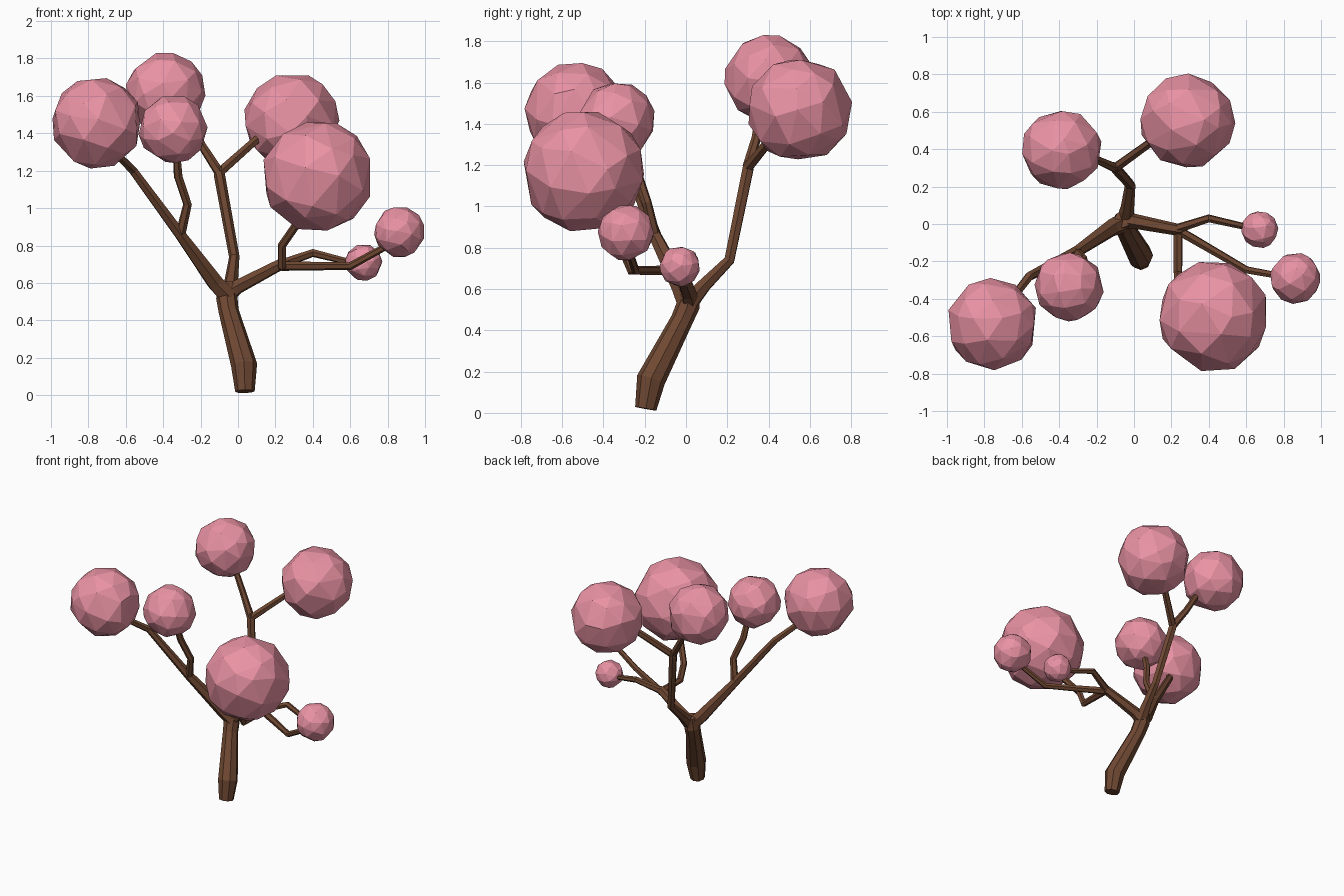
import bpy, bmesh, math, random
from mathutils import Vector, Matrix

if "Cube" in bpy.data.objects:
    bpy.data.objects.remove(bpy.data.objects["Cube"])

random.seed(4)


def material(name, color):
    m = bpy.data.materials.new(name)
    m.diffuse_color = (*color, 1)
    m.use_nodes = True
    m.node_tree.nodes["Principled BSDF"].inputs["Base Color"].default_value = m.diffuse_color
    return m


bark = material("bark", (0.16, 0.065, 0.032))
pink = material("blossom", (0.82, 0.29, 0.37))


def finish(bm, name, mat):
    bmesh.ops.recalc_face_normals(bm, faces=bm.faces)
    mesh = bpy.data.meshes.new(name)
    bm.to_mesh(mesh)
    bm.free()
    mesh.materials.append(mat)
    ob = bpy.data.objects.new(name, mesh)
    bpy.context.collection.objects.link(ob)
    return ob


def limb(name, nodes, sides=6):
    """Tapered flat-sided tube through (x, y, z, radius) nodes."""
    bm = bmesh.new()
    pts = [Vector(n[:3]) for n in nodes]
    dirs = [(b - a).normalized() for a, b in zip(pts, pts[1:])]
    side = dirs[0].orthogonal().normalized()
    rings = []
    for i, p in enumerate(pts):
        t = (dirs[max(i - 1, 0)] + dirs[min(i, len(dirs) - 1)]).normalized()
        side = (side - t * side.dot(t)).normalized()
        up = t.cross(side)
        ring = []
        for k in range(sides):
            a = 2 * math.pi * k / sides
            ring.append(bm.verts.new(p + nodes[i][3] * (side * math.cos(a) + up * math.sin(a))))
        rings.append(ring)
    for a, b in zip(rings, rings[1:]):
        for k in range(sides):
            j = (k + 1) % sides
            bm.faces.new((a[k], a[j], b[j], b[k]))
    bm.faces.new(rings[0])
    bm.faces.new(rings[-1])
    return finish(bm, name, bark)


def blossom(name, center, radius):
    """Low-poly ball with irregular facets."""
    bm = bmesh.new()
    bmesh.ops.create_icosphere(bm, subdivisions=2, radius=1)
    for v in bm.verts:
        v.co += Vector([random.uniform(-0.13, 0.13) for _ in range(3)])
        v.co.normalize()
    turn = Matrix.Rotation(random.uniform(0, 6), 4, 'Z') @ Matrix.Rotation(random.uniform(0, 6), 4, 'X')
    bm.transform(Matrix.Translation(center) @ Matrix.Scale(radius, 4) @ turn)
    return finish(bm, name, pink)


# Trunk, leaning back from its foot
limb("trunk", [(0.037, -0.195, 0.02, 0.052), (0.033, -0.17, 0.16, 0.07),
               (-0.05, -0.02, 0.45, 0.054), (-0.06, 0.01, 0.52, 0.057),
               (-0.06, 0.025, 0.6, 0.045)], 8)

# Back limb and its two twigs
limb("back_limb", [(-0.05, 0.01, 0.53, 0.05), (-0.035, 0.09, 0.62, 0.036), (-0.02, 0.21, 0.74, 0.028),
                   (-0.10, 0.30, 1.18, 0.03), (-0.105, 0.31, 1.22, 0.024)])
limb("back_left_twig", [(-0.10, 0.30, 1.19, 0.027), (-0.19, 0.34, 1.33, 0.023), (-0.30, 0.37, 1.53, 0.02)])
limb("back_right_twig", [(-0.10, 0.30, 1.19, 0.027), (0.08, 0.43, 1.35, 0.024), (0.17, 0.48, 1.42, 0.02)])

# Left limb and its twig
limb("left_limb", [(-0.05, 0.01, 0.53, 0.054), (-0.12, -0.02, 0.6, 0.048), (-0.31, -0.15, 0.86, 0.032),
                   (-0.56, -0.28, 1.20, 0.025), (-0.66, -0.41, 1.30, 0.022)])
limb("left_twig", [(-0.31, -0.15, 0.85, 0.028), (-0.27, -0.19, 1.02, 0.024),
                   (-0.32, -0.24, 1.17, 0.024), (-0.33, -0.29, 1.32, 0.02)])

# Right limb and its three twigs
limb("right_limb", [(-0.06, 0.02, 0.54, 0.052), (0.0, 0.015, 0.58, 0.04),
                    (0.23, -0.03, 0.70, 0.032), (0.26, -0.035, 0.705, 0.022)])
limb("right_back_twig", [(0.23, -0.025, 0.70, 0.026), (0.40, 0.03, 0.76, 0.022), (0.64, -0.025, 0.70, 0.017)])
limb("right_front_twig", [(0.23, -0.03, 0.69, 0.026), (0.60, -0.245, 0.69, 0.021), (0.82, -0.285, 0.81, 0.018)])
limb("front_twig", [(0.235, -0.02, 0.69, 0.026), (0.235, -0.265, 0.69, 0.024),
                    (0.235, -0.31, 0.80, 0.023), (0.36, -0.43, 0.98, 0.022)])

# Blossom clusters
for name, center, radius in [
    ("left_blossom", (-0.757, -0.535, 1.455), 0.248),
    ("back_left_blossom", (-0.387, 0.40, 1.618), 0.217),
    ("inner_left_blossom", (-0.347, -0.335, 1.42), 0.187),
    ("back_right_blossom", (0.285, 0.55, 1.47), 0.257),
    ("front_right_blossom", (0.425, -0.495, 1.17), 0.302),
    ("far_right_blossom", (0.863, -0.29, 0.873), 0.138),
    ("right_blossom", (0.672, -0.03, 0.71), 0.1),
]:
    blossom(name, center, radius)
